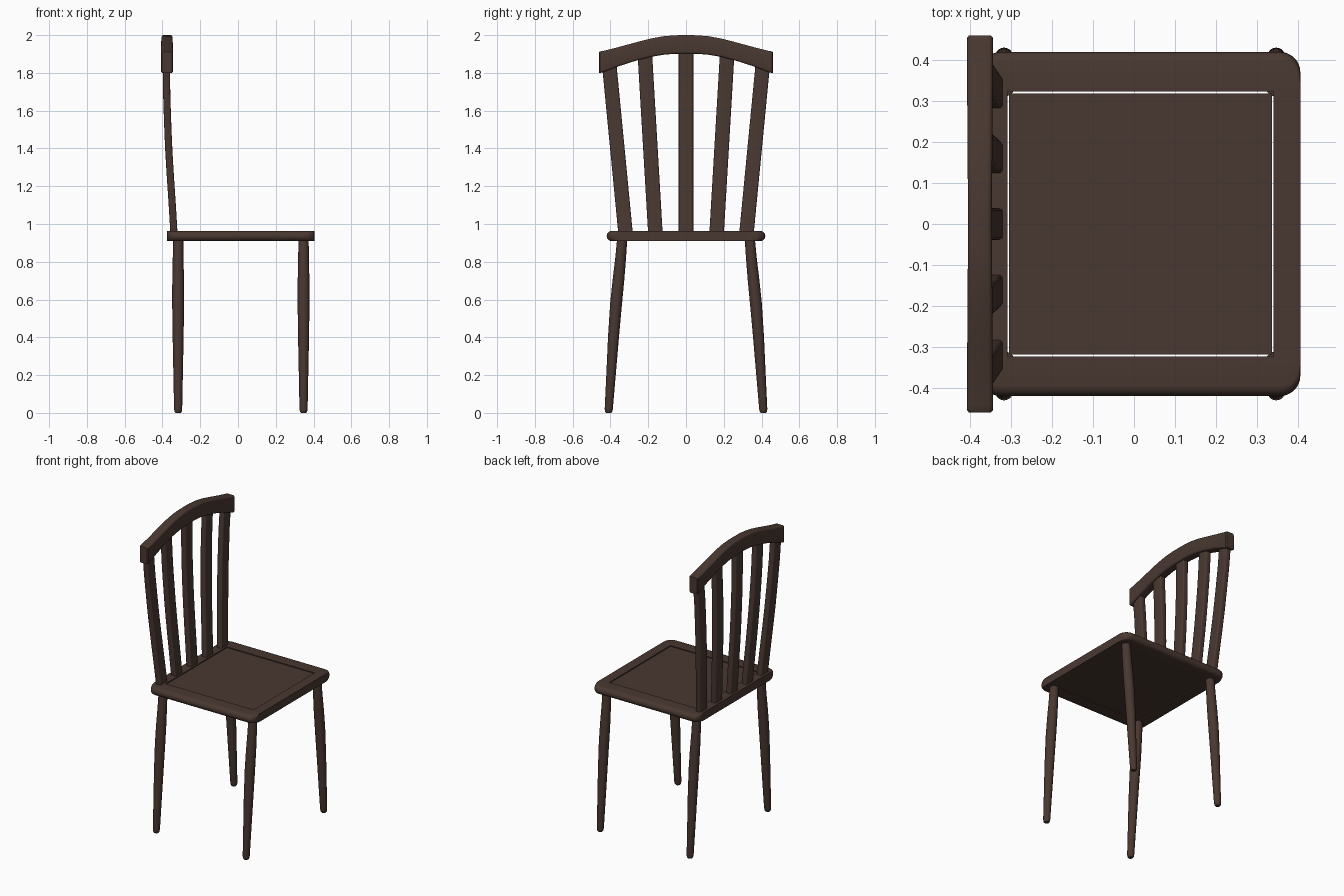
import bpy, bmesh, math

if "Cube" in bpy.data.objects:
    bpy.data.objects.remove(bpy.data.objects["Cube"])

wood = bpy.data.materials.new("dark brown wood")
wood.diffuse_color = (0.066, 0.039, 0.030, 1)
wood.use_nodes = True
wood.node_tree.nodes["Principled BSDF"].inputs["Base Color"].default_value = wood.diffuse_color


def loft(name, rings, angle=35):
    """Skin a list of equal-length point rings and cap both ends."""
    bm = bmesh.new()
    vs = [[bm.verts.new(p) for p in ring] for ring in rings]
    n = len(vs[0])
    for a, b in zip(vs, vs[1:]):
        for i in range(n):
            bm.faces.new((a[i], a[(i + 1) % n], b[(i + 1) % n], b[i]))
    bm.faces.new(vs[0])
    bm.faces.new(vs[-1])
    bmesh.ops.recalc_face_normals(bm, faces=bm.faces)
    me = bpy.data.meshes.new(name)
    bm.to_mesh(me)
    bm.free()
    me.materials.append(wood)
    ob = bpy.data.objects.new(name, me)
    bpy.context.collection.objects.link(ob)
    bpy.context.view_layer.objects.active = ob
    ob.select_set(True)
    bpy.ops.object.shade_smooth_by_angle(angle=math.radians(angle))
    ob.select_set(False)
    return ob


def box(name, x0, x1, y0, y1, z0, z1):
    ring = lambda z: [(x0, y0, z), (x1, y0, z), (x1, y1, z), (x0, y1, z)]
    return loft(name, [ring(z0), ring(z1)])


def rounded_rect(hw, hh, r, steps=4):
    pts = []
    for k, (sx, sy) in enumerate([(1, 1), (-1, 1), (-1, -1), (1, -1)]):
        for i in range(steps + 1):
            a = math.pi / 2 * (k + i / steps)
            pts.append((sx * (hw - r) + r * math.cos(a), sy * (hh - r) + r * math.sin(a)))
    return pts


def interp(table, t):
    for (a, u), (b, v) in zip(table, table[1:]):
        if t <= b:
            return u + (v - u) * (t - a) / (b - a)
    return table[-1][1]


Z0, Z1 = 0.91, 0.963

# Seat panel with front and back rails
box("seat_panel", -0.305, 0.337, -0.319, 0.319, Z0 + 0.004, Z1 - 0.004)
box("front_seat_rail", 0.341, 0.406, -0.323, 0.323, Z0, Z1)
box("back_seat_rail", -0.375, -0.309, -0.323, 0.323, Z0, Z1)

# Side seat rails: flat inside, rounded outside and at the corners
for side, s in (("left", 1), ("right", -1)):
    xa, xb, r, q = -0.375, 0.406, 0.05, 0.0255
    offs = [r * (1 - math.cos(math.pi / 2 * i / 8)) for i in range(9)]
    xs = [xa + o for o in offs] + [xb - o for o in reversed(offs)]
    rings = []
    for x in xs:
        d = max(0, r - min(x - xa, xb - x))
        outer = 0.42 - r + math.sqrt(max(0, r * r - d * d))
        ring = [(x, s * 0.323, Z1), (x, s * 0.323, Z0)]
        for i in range(11):
            a = -math.pi / 2 + math.pi * i / 10
            ring.append((x, s * (outer - q + q * math.cos(a)),
                         (Z0 + Z1) / 2 + (Z1 - Z0) / 2 * math.sin(a)))
        rings.append(ring)
    loft(side + "_seat_rail", rings)

# Splayed round legs, thickest at mid height: (z, y centre, radius)
leg = [(0, 0.41, 0.014), (0.006, 0.41, 0.019), (0.02, 0.409, 0.0215), (0.2, 0.397, 0.025),
       (0.4, 0.384, 0.029), (0.58, 0.370, 0.0315), (0.7, 0.358, 0.031),
       (0.82, 0.346, 0.0285), (0.92, 0.338, 0.027)]
for end, x in (("front", 0.347), ("back", -0.317)):
    for side, s in (("left", 1), ("right", -1)):
        rings = [[(x + r * math.cos(a), s * y + r * math.sin(a), z)
                  for a in (2 * math.pi * i / 20 for i in range(20))] for z, y, r in leg]
        loft(f"{end}_{side}_leg", rings, 50)

# Fanned, backward-curving back slats
lean = [(0.95, -0.339), (1.1, -0.348), (1.25, -0.358), (1.4, -0.367),
        (1.55, -0.373), (1.7, -0.378), (1.95, -0.379)]
for i, (yb, yt, top) in enumerate([(-0.32, -0.407, 1.85), (-0.162, -0.219, 1.92),
                                   (0, 0, 1.94), (0.162, 0.219, 1.92), (0.32, 0.407, 1.85)]):
    rings = []
    for k in range(13):
        z = 0.95 + (top - 0.95) * k / 12
        y = yb + (yt - yb) * k / 12
        rings.append([(interp(lean, z) + px, y + py, z)
                      for px, py in rounded_rect(0.019, 0.0385, 0.009)])
    loft(f"back_slat_{i + 1}", rings)

# Arched top rail with slightly thicker ends
top_edge = [(0, 2.0), (0.06, 1.999), (0.12, 1.994), (0.19, 1.981), (0.26, 1.963),
            (0.36, 1.936), (0.44, 1.916), (0.46, 1.913)]
low_edge = [(0, 1.902), (0.06, 1.901), (0.12, 1.896), (0.19, 1.884), (0.26, 1.866),
            (0.36, 1.834), (0.44, 1.803), (0.46, 1.798)]
rings = []
ys = [0, 0.06, 0.12, 0.19, 0.26, 0.31, 0.36, 0.40, 0.44, 0.454, 0.46]
for y in [-v for v in reversed(ys[1:])] + ys:
    t, b = interp(top_edge, abs(y)), interp(low_edge, abs(y))
    inset = 0.005 if abs(y) > 0.455 else 0
    hw = 0.029 + 0.003 * min(1, abs(y) / 0.44) - inset
    rings.append([(-0.376 + px, y, (t + b) / 2 + pz)
                  for px, pz in rounded_rect(hw, (t - b) / 2 - inset / 2, 0.011)])
loft("top_rail", rings)
